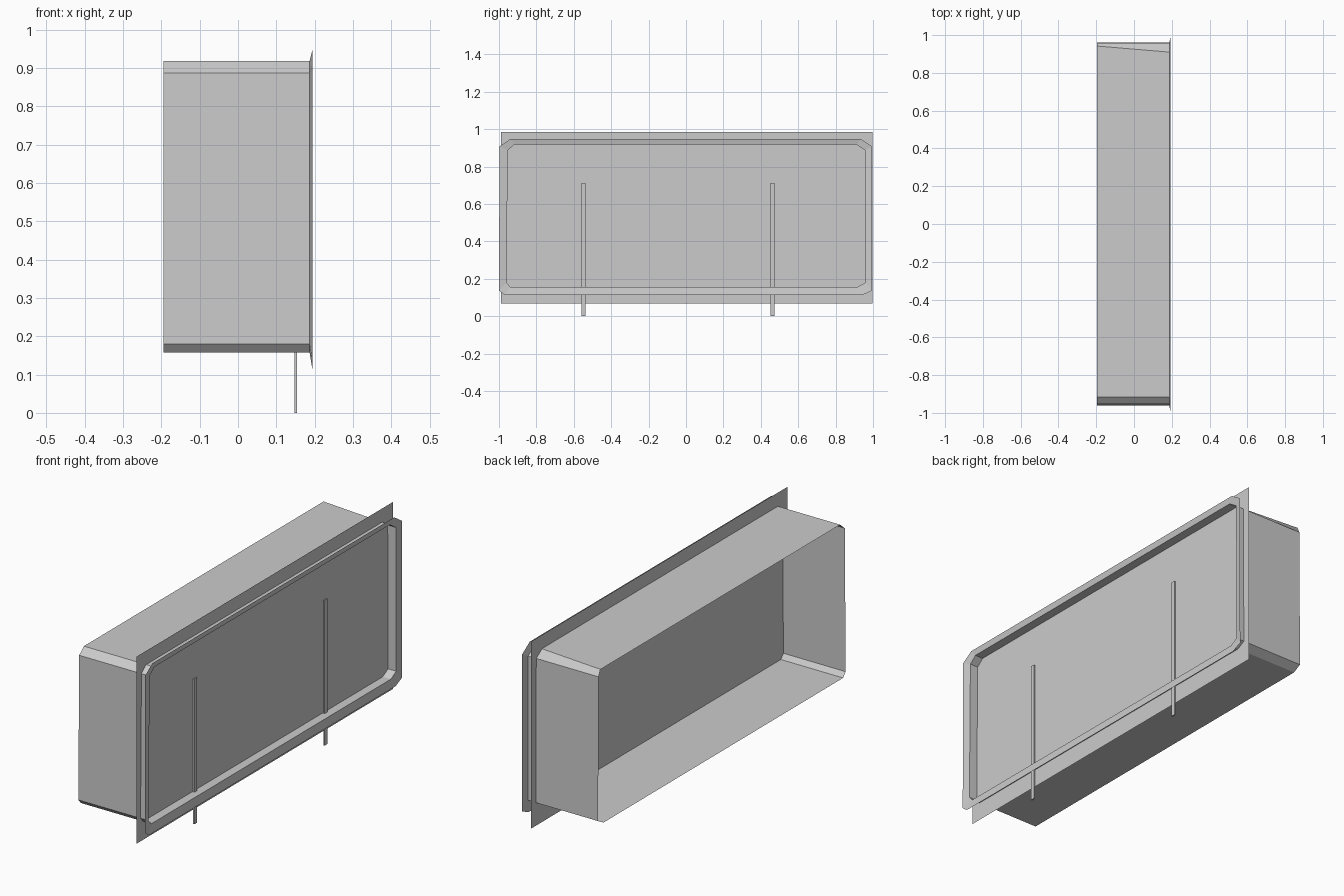
import bpy
import bmesh

cube = bpy.data.objects.get("Cube")
if cube:
    bpy.data.objects.remove(cube, do_unlink=True)

grey = bpy.data.materials.new("plain grey")
grey.use_nodes = True
colour = (0.6, 0.6, 0.6, 1)
grey.diffuse_color = colour
grey.node_tree.nodes["Principled BSDF"].inputs["Base Color"].default_value = colour


def finish(name, bm):
    mesh = bpy.data.meshes.new(name)
    bm.to_mesh(mesh)
    bm.free()
    mesh.materials.append(grey)
    obj = bpy.data.objects.new(name, mesh)
    bpy.context.collection.objects.link(obj)
    return obj


def add_ring(bm, x, points):
    return [bm.verts.new((x, y, z)) for y, z in points]


def sheet_between(name, back, front):
    """Join two (x, profile) rings with an open band of quads."""
    bm = bmesh.new()
    a, b = add_ring(bm, *back), add_ring(bm, *front)
    for i in range(len(a)):
        j = (i + 1) % len(a)
        bm.faces.new((a[i], a[j], b[j], b[i]))
    return finish(name, bm)


def box(name, low, high):
    bm = bmesh.new()
    bmesh.ops.create_cube(bm, size=1)
    for v in bm.verts:
        v.co = [h if c > 0 else l for c, l, h in zip(v.co, low, high)]
    return finish(name, bm)


# Chamfered outlines in (y, z), counter-clockwise seen from the +x side
def outline(top_right_y):
    return [(-0.94, 0.157), (0.918, 0.157), (0.96, 0.18), (0.957, 0.887),
            (top_right_y, 0.918), (-0.917, 0.918), (-0.953, 0.887), (-0.96, 0.18)]


rim = [(-0.97, 0.114), (0.945, 0.114), (0.995, 0.137), (0.993, 0.908),
       (0.935, 0.947), (-0.94, 0.947), (-0.997, 0.908), (-1.0, 0.137)]

# Open-backed housing and its flared front flange
sheet_between("housing", (-0.195, outline(0.942)), (0.187, outline(0.91)))
sheet_between("front_flange", (0.187, outline(0.91)), (0.194, rim))

# Thin panel crossing the housing
bm = bmesh.new()
bm.faces.new(add_ring(bm, 0.143, [(-0.99, 0.067), (0.998, 0.067),
                                  (0.998, 0.985), (-0.99, 0.985)]))
finish("panel", bm)

# Two slim support rods in front of the panel
for name, y in (("front_rod", -0.547), ("back_rod", 0.463)):
    box(name, (0.147, y - 0.011, 0), (0.154, y + 0.011, 0.712))
